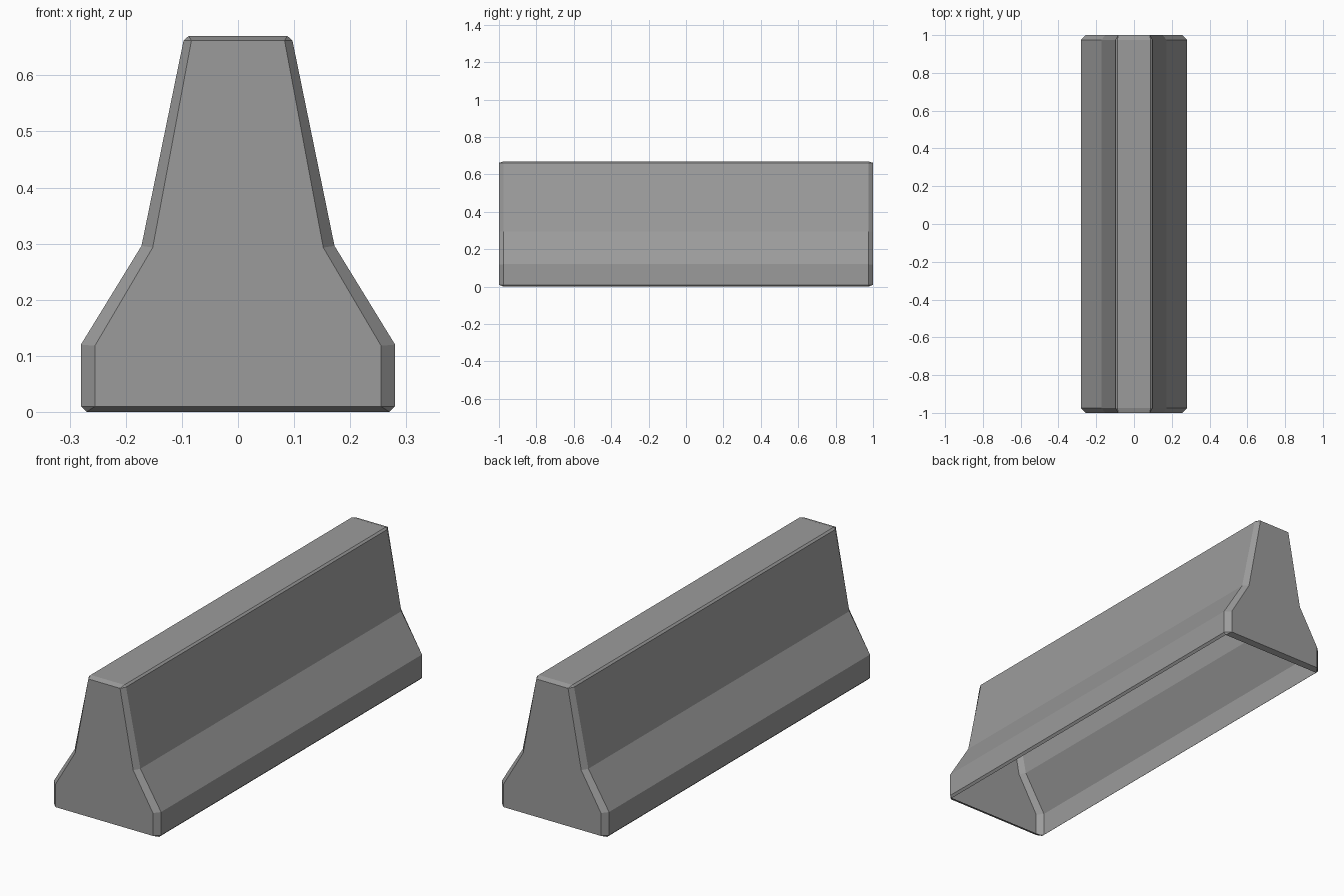
import bpy, bmesh

if "Cube" in bpy.data.objects:
    bpy.data.objects.remove(bpy.data.objects["Cube"])

# Half profiles (x, z), bottom to top; end profile is the chamfered inset
side = [(0.27, 0.0), (0.28, 0.01), (0.28, 0.12), (0.172, 0.296), (0.097, 0.662), (0.088, 0.67)]
end = [(0.255, 0.01), (0.255, 0.01), (0.255, 0.118), (0.152, 0.293), (0.083, 0.662), (0.083, 0.662)]


def ring(bm, half, y):
    pts = half + [(-x, z) for x, z in reversed(half)]
    return [bm.verts.new((x, y, z)) for x, z in pts]


# Barrier shell: lofted rings along y, underside left open
bm = bmesh.new()
rings = [ring(bm, end, -1), ring(bm, side, -0.975), ring(bm, side, 0.975), ring(bm, end, 1)]
n = len(rings[0])
for k in range(3):
    a, b = rings[k], rings[k + 1]
    for i in range(n):
        if k == 1 and i == n - 1:
            continue  # open bottom
        j = (i + 1) % n
        bm.faces.new((a[i], a[j], b[j], b[i]))
bm.faces.new(rings[0])
bm.faces.new(rings[-1])
bmesh.ops.remove_doubles(bm, verts=bm.verts, dist=0.0005)
bmesh.ops.recalc_face_normals(bm, faces=bm.faces)
# Make sure the shell faces outward
top = max(bm.faces, key=lambda f: f.calc_center_median().z)
if top.normal.z < 0:
    bmesh.ops.reverse_faces(bm, faces=bm.faces)

mesh = bpy.data.meshes.new("road_barrier")
bm.to_mesh(mesh)
bm.free()

# Concrete colour
mat = bpy.data.materials.new("concrete grey")
mat.diffuse_color = (0.33, 0.33, 0.33, 1)
mat.use_nodes = True
mat.node_tree.nodes["Principled BSDF"].inputs["Base Color"].default_value = mat.diffuse_color
mesh.materials.append(mat)
bpy.context.collection.objects.link(bpy.data.objects.new("road_barrier", mesh))
